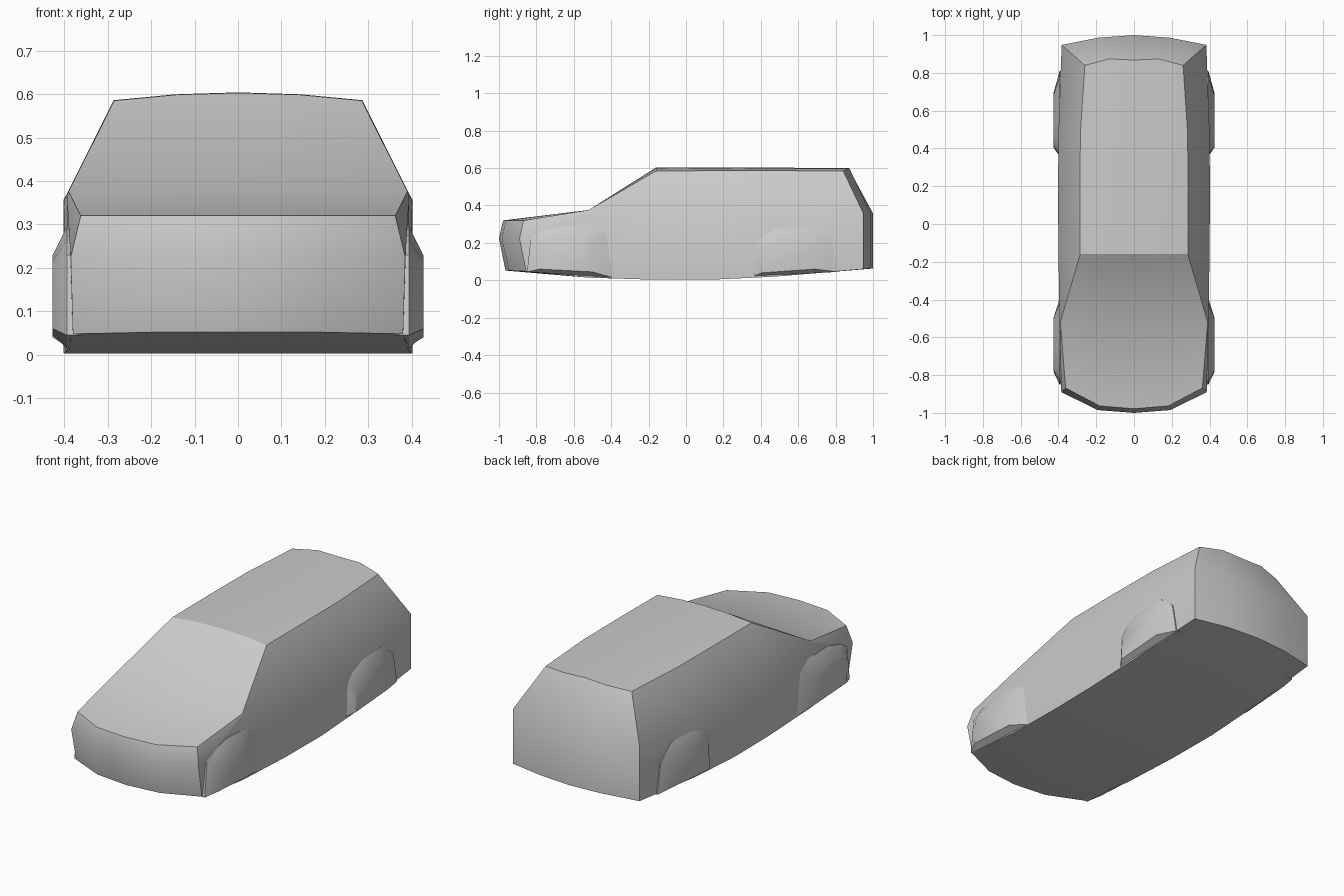
import bpy, bmesh

if "Cube" in bpy.data.objects:
    bpy.data.objects.remove(bpy.data.objects["Cube"])


def finish(name, bm):
    """Weld, mirror across x, fix normals and shade."""
    half = bm.verts[:] + bm.edges[:] + bm.faces[:]
    dup = bmesh.ops.duplicate(bm, geom=half)["geom"]
    for v in dup:
        if isinstance(v, bmesh.types.BMVert):
            v.co.x *= -1
    bmesh.ops.remove_doubles(bm, verts=bm.verts[:], dist=0.0005)
    bmesh.ops.recalc_face_normals(bm, faces=bm.faces[:])
    me = bpy.data.meshes.new(name)
    bm.to_mesh(me)
    bm.free()
    ob = bpy.data.objects.new(name, me)
    bpy.context.collection.objects.link(ob)
    bpy.ops.object.select_all(action='DESELECT')
    ob.select_set(True)
    bpy.context.view_layer.objects.active = ob
    bpy.ops.object.shade_smooth_by_angle(angle=0.53)


def skin(bm, rows):
    """Quads between successive rows of points."""
    vs = [[bm.verts.new(p) for p in r] for r in rows]
    for a, b in zip(vs, vs[1:]):
        for i in range(len(a) - 1):
            bm.faces.new((a[i], a[i + 1], b[i + 1], b[i]))


def bowed(edge, dq, dc, zq=0.0, zc=0.0):
    """Half row from side edge to centre, bowed along y."""
    x, y, z = edge
    return [edge, (x * 0.5, y + dq, z + zq), (0, y + dc, z + zc)]


# Front and rear end panels, as rows from bottom to top
nose = [bowed((0.38, -0.855, 0.048), -0.09, -0.11, 0.004, 0.004),
        bowed((0.385, -0.89, 0.225), -0.095, -0.11),
        bowed((0.362, -0.868, 0.32), -0.095, -0.11)]
tail = [bowed((0.383, 0.948, 0.06), 0.038, 0.052, 0.003, 0.003),
        bowed((0.383, 0.948, 0.358), 0.038, 0.052),
        bowed((0.26, 0.84, 0.585), 0.034, 0.028, 0.013, 0.016)]


def station(y, zb, wb, mid, top, crown):
    """Body cross-section: bottom, belt and top rows."""
    return [bowed((wb, y, zb), 0, 0),
            [(mid[0], y, mid[1])],
            bowed((top[0], y, top[1]), 0, 0, crown * 0.75, crown)]


mids = [station(-0.52, 0.014, 0.392, (0.394, 0.365), (0.39, 0.376), 0),
        station(-0.16, 0.003, 0.398, (0.400, 0.358), (0.285, 0.585), 0.018),
        station(0.15, 0.004, 0.402, (0.402, 0.355), (0.286, 0.586), 0.018),
        station(0.48, 0.020, 0.398, (0.400, 0.355), (0.284, 0.586), 0.016)]

# Car body: sections joined lengthwise, then closed by the end panels
body = bmesh.new()
rings = []
for bottom, mid, top in [nose] + mids + [tail]:
    rings.append(bottom[::-1] + [mid[0]] + top)
skin(body, rings)
skin(body, nose)
skin(body, tail)
finish("car_body", body)

# Wheel bulges: side outline (y, z), shoulder ring and flat outer face
bulges = {
    "front_wheel_bulges": (
        [(-0.85, 0.045), (-0.83, 0.23), (-0.77, 0.265), (-0.66, 0.295),
         (-0.49, 0.29), (-0.42, 0.24), (-0.395, 0.015)],
        [(-0.78, 0.06), (-0.775, 0.19), (-0.74, 0.215), (-0.66, 0.228),
         (-0.55, 0.225), (-0.50, 0.19), (-0.50, 0.045)]),
    "rear_wheel_bulges": (
        [(0.81, 0.045), (0.78, 0.21), (0.69, 0.285), (0.50, 0.29),
         (0.41, 0.255), (0.365, 0.205), (0.36, 0.02)],
        [(0.69, 0.06), (0.68, 0.18), (0.62, 0.222), (0.52, 0.225),
         (0.45, 0.205), (0.415, 0.17), (0.405, 0.04)]),
}
for name, (outer, inner) in bulges.items():
    bm = bmesh.new()
    rings = [[(x, y, z) for y, z in pts]
             for x, pts in ((0.36, outer), (0.394, outer), (0.427, inner))]
    rings = [r + r[:1] for r in rings]
    skin(bm, rings)
    bm.faces.new([bm.verts.new(p) for p in rings[-1][:-1]])
    finish(name, bm)
